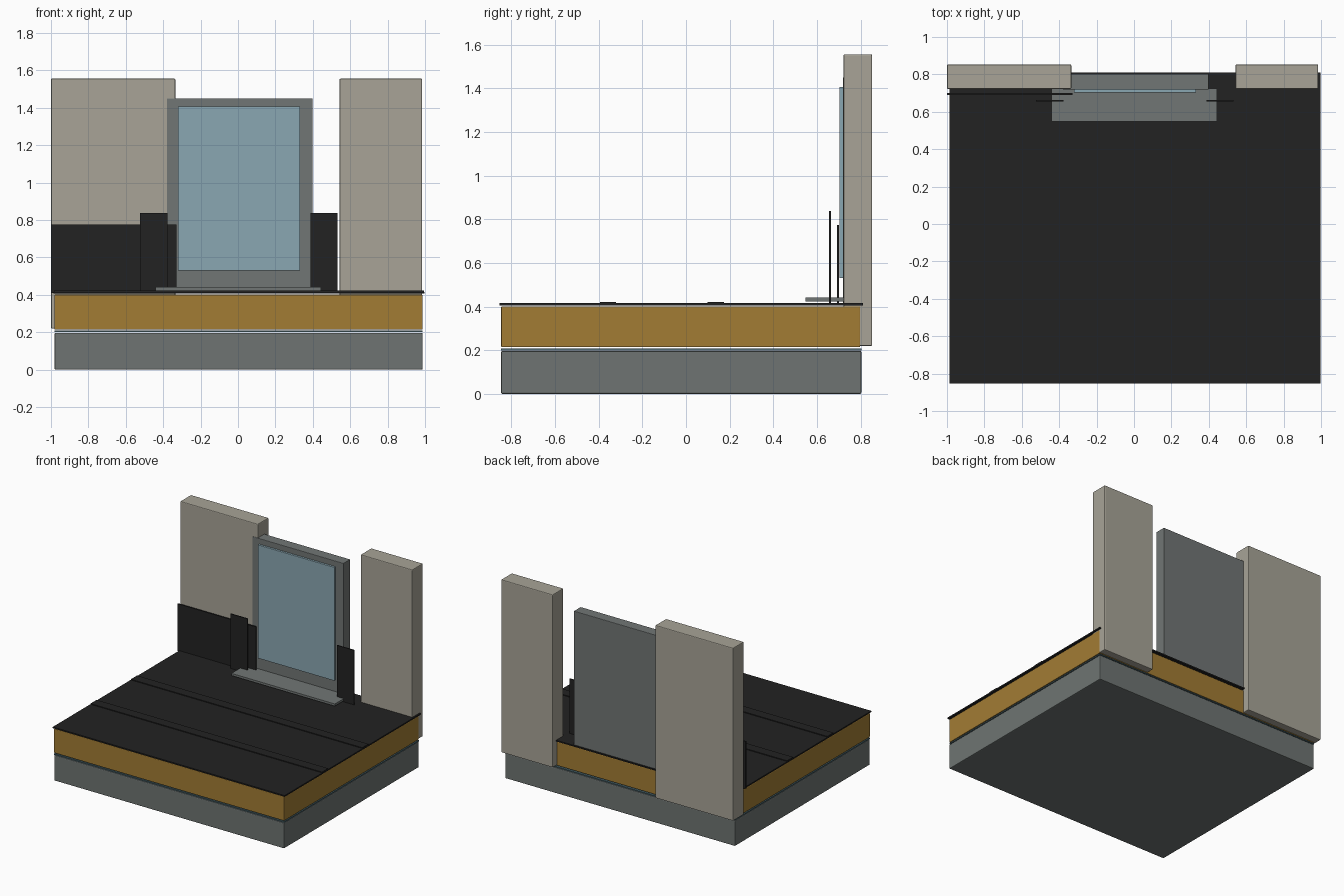
import bpy

if "Cube" in bpy.data.objects:
    bpy.data.objects.remove(bpy.data.objects["Cube"])


def lin(c):
    c /= 255
    return c / 12.92 if c <= 0.04045 else ((c + 0.055) / 1.055) ** 2.4


def material(name, r, g, b):
    m = bpy.data.materials.new(name)
    m.diffuse_color = (lin(r), lin(g), lin(b), 1)
    m.use_nodes = True
    m.node_tree.nodes["Principled BSDF"].inputs["Base Color"].default_value = m.diffuse_color
    return m


CONCRETE = material("concrete grey", 110, 116, 114)
BARRIER = material("barrier blue grey", 78, 106, 114)
INSUL = material("insulation ochre", 162, 124, 52)
BLACK = material("membrane black", 34, 34, 34)
WALL = material("wall beige", 168, 164, 151)
FRAME = material("frame grey", 113, 118, 117)
GLASS = material("glass blue", 138, 167, 178)


def box(name, mat, x, y, z, bevel=0.0):
    """Box from (min, max) ranges, with optional small edge bevel."""
    bpy.ops.mesh.primitive_cube_add(size=1)
    o = bpy.context.object
    o.name = name
    for v in o.data.vertices:
        v.co = [r[0] if c < 0 else r[1] for c, r in zip(v.co, (x, y, z))]
    o.data.materials.append(mat)
    if bevel:
        m = o.modifiers.new("bevel", "BEVEL")
        m.width = bevel
        m.segments = 2
    return o


# Roof layers, bottom to top
box("concrete_slab", CONCRETE, (-0.981, 0.987), (-0.847, 0.803), (0, 0.197), 0.006)
box("vapour_barrier", BARRIER, (-0.981, 0.987), (-0.847, 0.803), (0.2, 0.208))
box("insulation", INSUL, (-0.981, 0.987), (-0.847, 0.798), (0.214, 0.401), 0.004)
box("roof_membrane", BLACK, (-0.987, 0.997), (-0.854, 0.811), (0.406, 0.416))

# Overlap strips on the membrane
for i, y in enumerate((-0.395, 0.098)):
    box(f"membrane_lap_{i + 1}", BLACK, (-0.985, 0.995), (y, y + 0.075), (0.415, 0.422))

# Walls on both sides of the door
box("left_wall", WALL, (-1, -0.335), (0.722, 0.853), (0.219, 1.556), 0.006)
box("right_wall", WALL, (0.543, 0.985), (0.722, 0.853), (0.219, 1.556), 0.006)

# Door with glass panel and sill
box("door_frame", FRAME, (-0.38, 0.398), (0.719, 0.802), (0.408, 1.45), 0.003)
box("door_glass", GLASS, (-0.322, 0.332), (0.703, 0.722), (0.53, 1.407), 0.002)
box("door_sill", FRAME, (-0.44, 0.445), (0.548, 0.725), (0.424, 0.441))

# Membrane upstands
box("wall_upstand", BLACK, (-1, -0.33), (0.691, 0.7), (0.41, 0.775))
for side, x in (("left", (-0.525, -0.378)), ("right", (0.388, 0.533))):
    box(f"{side}_door_upstand", BLACK, x, (0.656, 0.664), (0.415, 0.838))
